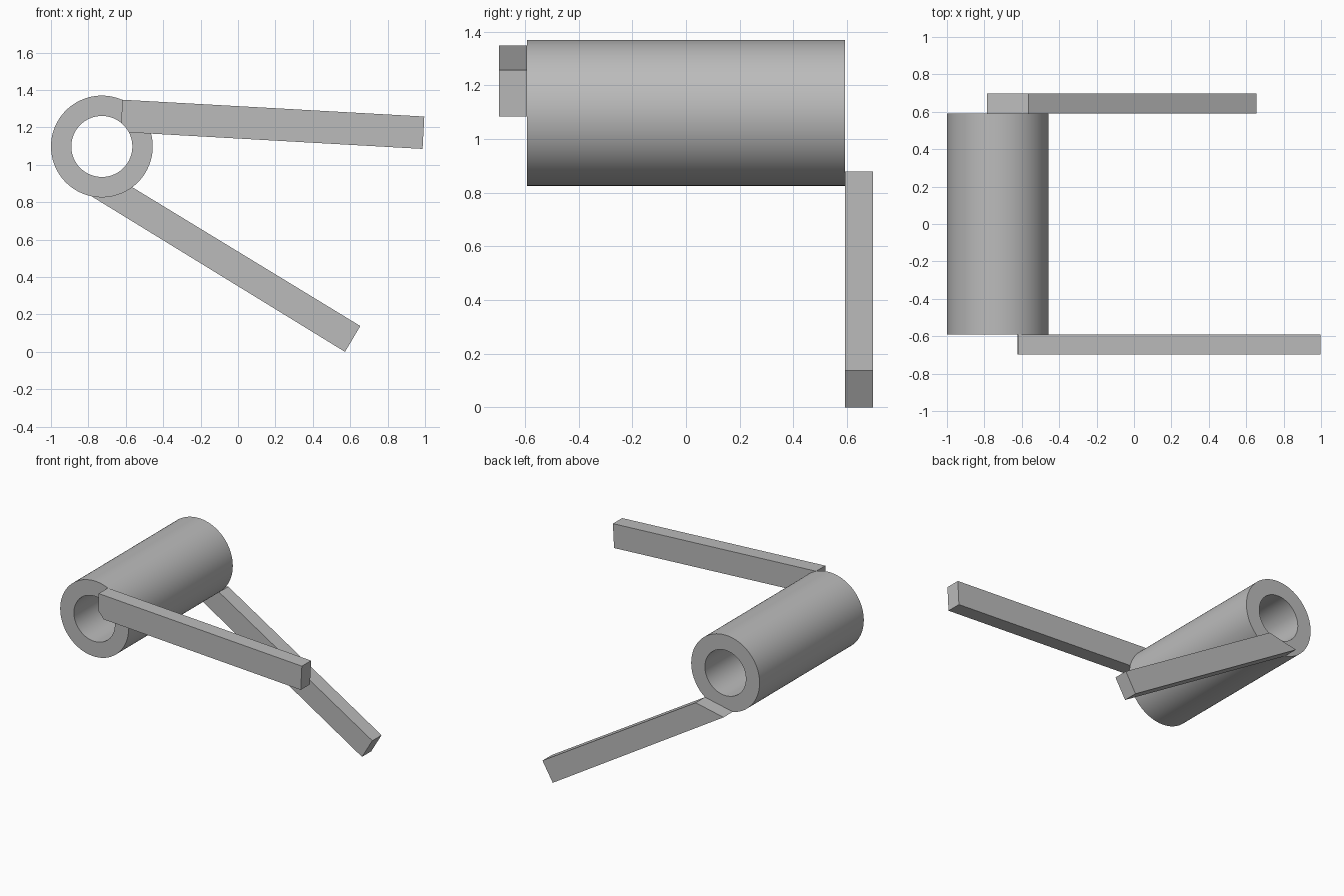
import bpy, bmesh
from math import cos, sin, tau

cube = bpy.data.objects.get("Cube")
if cube:
    bpy.data.objects.remove(cube, do_unlink=True)

GREY = (0.5, 0.5, 0.5, 1)
mat = bpy.data.materials.new("plain grey")
mat.use_nodes = True
mat.diffuse_color = GREY
mat.node_tree.nodes["Principled BSDF"].inputs["Base Color"].default_value = GREY

CX, CZ = -0.728, 1.098          # coil axis
R_OUT, R_IN = 0.272, 0.163
Y_TUBE, Y_ARM = 0.592, 0.697    # coil end and outer face of the arms


def finish(name, bm):
    bmesh.ops.recalc_face_normals(bm, faces=bm.faces)
    mesh = bpy.data.meshes.new(name)
    bm.to_mesh(mesh)
    bm.free()
    mesh.materials.append(mat)
    obj = bpy.data.objects.new(name, mesh)
    bpy.context.collection.objects.link(obj)
    return obj


def arm(name, outline, y0, y1):
    """Extrude an x-z outline along y."""
    bm = bmesh.new()
    face = bm.faces.new([bm.verts.new((x, y0, z)) for x, z in outline])
    out = bmesh.ops.extrude_face_region(bm, geom=[face])
    verts = [g for g in out["geom"] if isinstance(g, bmesh.types.BMVert)]
    bmesh.ops.translate(bm, verts=verts, vec=(0, y1 - y0, 0))
    return finish(name, bm)


def tube(name, segments=96):
    """Hollow cylinder along y: a rectangular section swept round the axis."""
    section = [(R_OUT, -Y_TUBE), (R_OUT, Y_TUBE), (R_IN, Y_TUBE), (R_IN, -Y_TUBE)]
    bm = bmesh.new()
    rings = []
    for i in range(segments):
        a = tau * i / segments
        rings.append([bm.verts.new((CX + r * cos(a), y, CZ + r * sin(a)))
                      for r, y in section])
    for i in range(segments):
        p, q = rings[i - 1], rings[i]
        for k in range(4):
            bm.faces.new((p[k - 1], p[k], q[k], q[k - 1]))
    return finish(name, bm)


# Hollow coil body
body = tube("coil_tube")
bpy.context.view_layer.objects.active = body
body.select_set(True)
bpy.ops.object.shade_smooth_by_angle()

# Front arm, trimmed where it meets the bore
bore = [(CX + R_IN * cos(a), CZ + R_IN * sin(a)) for a in (0.48, 0.6, 0.72, 0.87)]
arm("front_arm", [(-0.62, 1.348), (0.996, 1.258), (0.987, 1.085)] + bore,
    -Y_ARM, -Y_TUBE)

# Back arm, slanting down, its end cut flat along the tube
arm("back_arm", [(-0.565, 0.88), (0.654, 0.138), (0.572, 0), (-0.787, 0.834)],
    Y_TUBE, Y_ARM)
